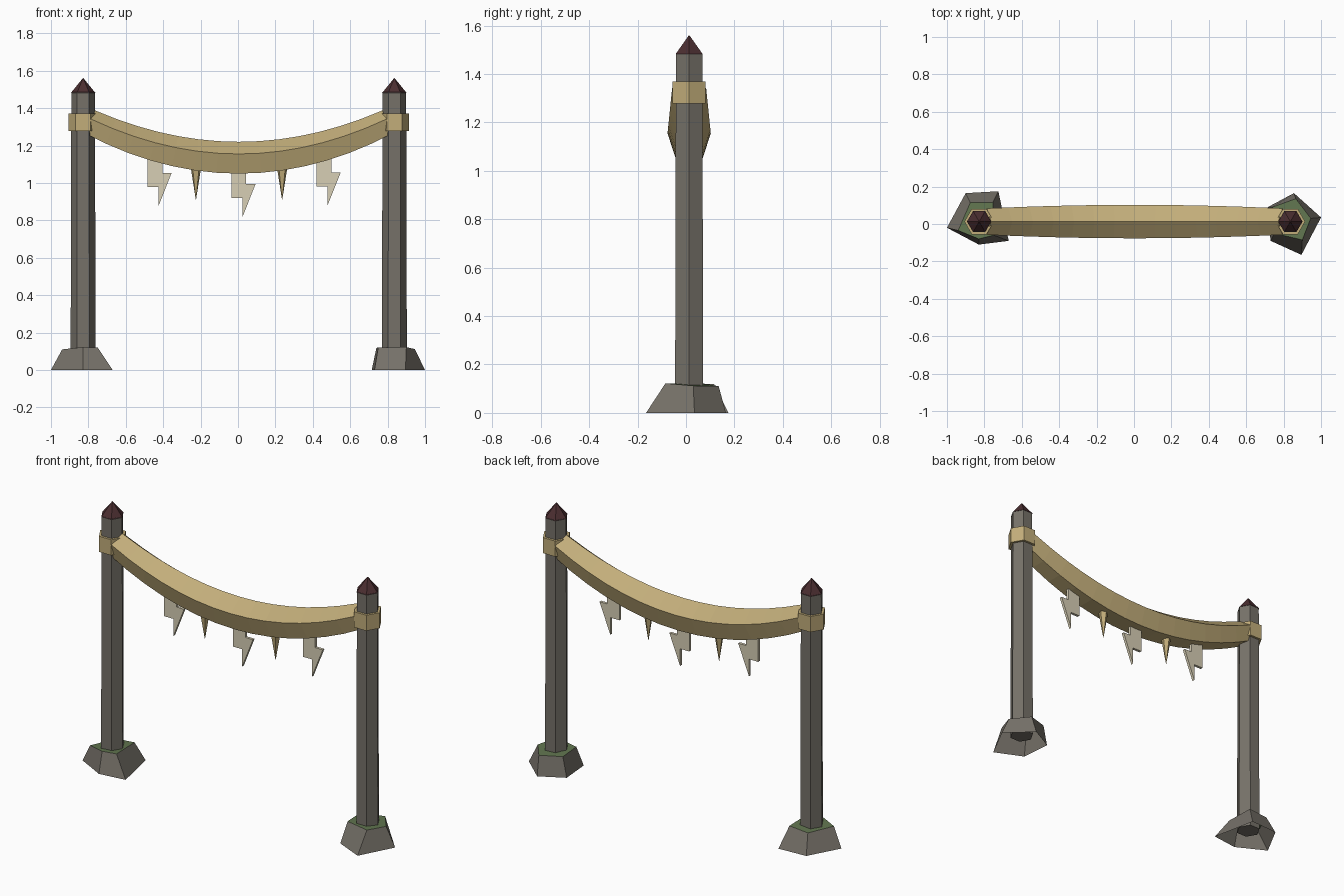
import bpy, bmesh, math
from mathutils import Vector

if "Cube" in bpy.data.objects:
    bpy.data.objects.remove(bpy.data.objects["Cube"])

CY = 0.013  # y of the posts and the beam


def mat(name, r, g, b):
    m = bpy.data.materials.new(name)
    m.diffuse_color = (r, g, b, 1)
    m.use_nodes = True
    m.node_tree.nodes["Principled BSDF"].inputs["Base Color"].default_value = m.diffuse_color
    return m


STONE = mat("grey stone", 0.18, 0.165, 0.14)
GOLD = mat("straw gold", 0.54, 0.42, 0.195)
BONE = mat("pale bone", 0.68, 0.62, 0.46)
CAP = mat("dark maroon", 0.07, 0.027, 0.03)
MOSS = mat("moss green", 0.12, 0.18, 0.08)


def finish(name, bm, *mats, normals=True):
    if normals:
        bmesh.ops.recalc_face_normals(bm, faces=bm.faces[:])
    me = bpy.data.meshes.new(name)
    bm.to_mesh(me)
    bm.free()
    for m in mats:
        me.materials.append(m)
    ob = bpy.data.objects.new(name, me)
    bpy.context.collection.objects.link(ob)
    return ob


def loft(name, rings, *mats, caps=(True, True)):
    """Skin a stack of vertex rings; returns the object."""
    bm = bmesh.new()
    vs = [[bm.verts.new(p) for p in r] for r in rings]
    n = len(vs[0])
    for a, b in zip(vs, vs[1:]):
        for i in range(n):
            bm.faces.new((a[i], a[(i + 1) % n], b[(i + 1) % n], b[i]))
    if caps[0]:
        bm.faces.new(vs[0][::-1])
    if caps[1]:
        f = bm.faces.new(vs[-1])
        f.material_index = len(mats) - 1
    return finish(name, bm, *mats, normals=all(caps))


def ring(x, y, z, r, n=6, start=0.0):
    return [(x + r * math.cos(start + math.tau * i / n),
             y + r * math.sin(start + math.tau * i / n), z) for i in range(n)]


# rough five-sided footings: hollow below, mossy on top (outer and top outlines)
FOOT = {
    "left": ([(-1, -.02), (-.83, -.11), (-.67, -.09), (-.725, .175), (-.9, .165)],
             [(-.94, -.035, .11), (-.83, -.08, .122), (-.75, -.06, .12),
              (-.755, .115, .12), (-.875, .115, .11)]),
    "right": ([(.73, -.09), (.895, -.165), (1, .035), (.855, .165), (.715, .09)],
              [(.75, -.05, .12), (.9, -.085, .122), (.945, .03, .112),
               (.865, .135, .11), (.74, .09, .118)]),
}

for side, px in (("left", -0.828), ("right", 0.836)):
    outer, top = FOOT[side]
    loft(side + "_footing", [[(x, y, 0) for x, y in outer], top],
         STONE, MOSS, caps=(False, True))
    # six-sided post, binding band and pointed cap
    loft(side + "_post", [ring(px, CY, 0.05, 0.067), ring(px, CY, 1.485, 0.063)], STONE)
    loft(side + "_band", [ring(px, CY, 1.278, 0.079), ring(px, CY, 1.37, 0.079)], GOLD)
    loft(side + "_cap", [ring(px, CY, 1.482, 0.065), ring(px, CY, 1.56, 0.0015)], CAP)

# sagging five-sided beam, thicker in the middle
rings = []
SEG = 14
for k in range(SEG + 1):
    t = -1 + 2 * k / SEG
    c = Vector((0.004 + 0.8 * t, CY, 1.126 + 0.195 * t * t))
    up = Vector((-2 * 0.195 * t / 0.8, 0, 1)).normalized()
    r = 0.094 - 0.02 * t * t
    rings.append([c + up * (r * math.cos(math.tau * i / 5))
                  + Vector((0, r * math.sin(math.tau * i / 5), 0)) for i in range(5)])
loft("sagging_beam", rings, GOLD)

# zigzag hanging charms, given by their tip position
ZIG = [(0, 0), (.07, .176), (.02, .176), (.02, .26), (-.06, .26), (-.06, .101), (0, .101)]
for name, tx, tz in (("left", -.425, .877), ("middle", .024, .818), ("right", .479, .88)):
    loft(name + "_zigzag_charm",
         [[(tx + x, CY + d, tz + z) for x, z in ZIG] for d in (-0.008, 0.008)], BONE)

# hanging fangs between the charms
for name, tx in (("left", -.225), ("right", .236)):
    loft(name + "_fang", [ring(tx, CY, 0.912, 0.001, 5, 0.3),
                          ring(tx, CY, 1.1, 0.032, 5, 0.3)], GOLD)
